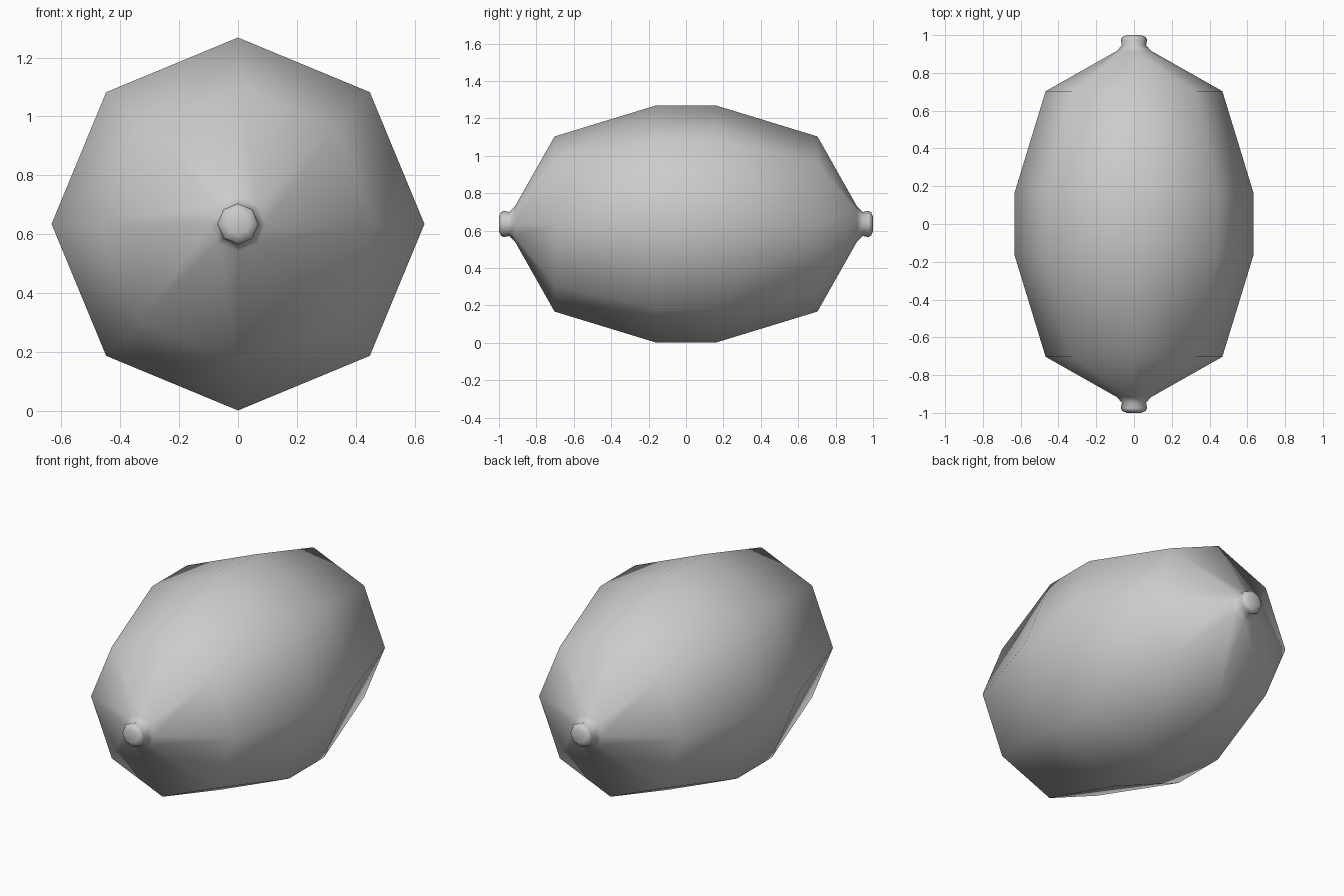
import bpy, bmesh
from math import sin, cos, pi

if "Cube" in bpy.data.objects:
    bpy.data.objects.remove(bpy.data.objects["Cube"])

SIDES = 8
CENTRE_Z = 0.635

# Half profile of the fruit: (distance along y, radius), mirrored to the other end
half = [(0.163, 0.633), (0.703, 0.468), (0.915, 0.093), (0.945, 0.064),
        (0.975, 0.070), (0.99, 0.062), (1.0, 0.038)]
profile = [(-y, r) for y, r in reversed(half)] + half

bm = bmesh.new()
rings = []
for y, r in profile:
    rings.append([bm.verts.new((r * cos(2 * pi * i / SIDES), y,
                                CENTRE_Z + r * sin(2 * pi * i / SIDES)))
                  for i in range(SIDES)])

# Skin between neighbouring rings
for a, b in zip(rings, rings[1:]):
    for i in range(SIDES):
        j = (i + 1) % SIDES
        bm.faces.new((a[i], a[j], b[j], b[i]))

# Closed tips
bm.faces.new(rings[0])
bm.faces.new(rings[-1])
bmesh.ops.recalc_face_normals(bm, faces=bm.faces)
for f in bm.faces:
    f.smooth = True

mesh = bpy.data.meshes.new("lemon")
bm.to_mesh(mesh)
bm.free()
bpy.context.collection.objects.link(bpy.data.objects.new("lemon", mesh))
